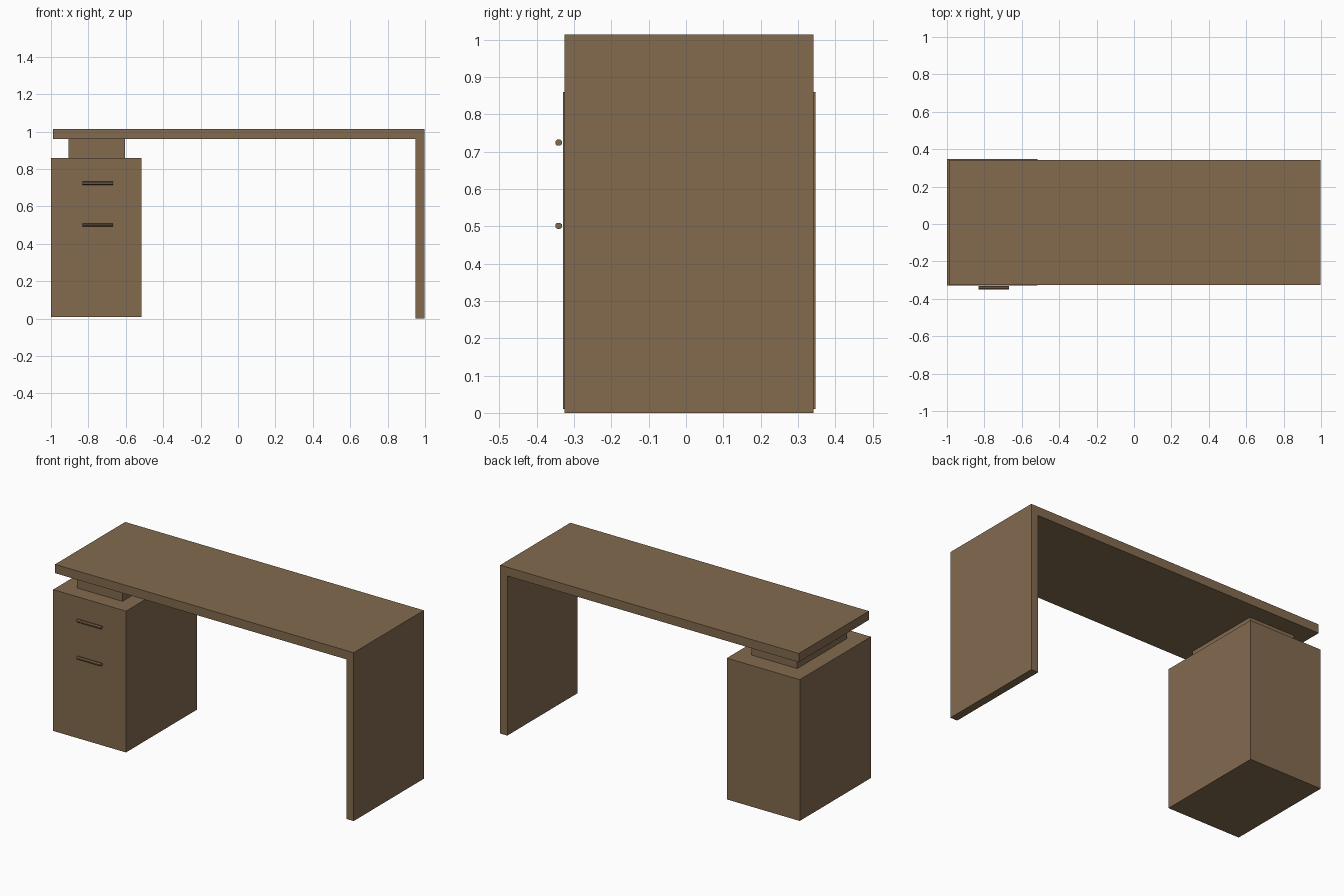
import bpy, bmesh, math
from mathutils import Vector

if "Cube" in bpy.data.objects:
    bpy.data.objects.remove(bpy.data.objects["Cube"])

wood = bpy.data.materials.new("brown_wood")
wood.diffuse_color = (0.227, 0.147, 0.078, 1)
wood.use_nodes = True
wood.node_tree.nodes["Principled BSDF"].inputs["Base Color"].default_value = wood.diffuse_color


def finish(name, bm):
    bmesh.ops.recalc_face_normals(bm, faces=bm.faces)
    mesh = bpy.data.meshes.new(name)
    bm.to_mesh(mesh)
    bm.free()
    mesh.materials.append(wood)
    obj = bpy.data.objects.new(name, mesh)
    bpy.context.collection.objects.link(obj)
    return obj


def extrude_profile(name, points, direction):
    """Closed prism from a planar outline."""
    bm = bmesh.new()
    face = bm.faces.new([bm.verts.new(p) for p in points])
    ext = bmesh.ops.extrude_face_region(bm, geom=[face], use_keep_orig=True)
    moved = [g for g in ext["geom"] if isinstance(g, bmesh.types.BMVert)]
    bmesh.ops.translate(bm, verts=moved, vec=Vector(direction))
    return finish(name, bm)


def box(name, x0, x1, y0, y1, z0, z1):
    outline = [(x0, y0, z0), (x1, y0, z0), (x1, y0, z1), (x0, y0, z1)]
    return extrude_profile(name, outline, (0, y1 - y0, 0))


# Desktop and side panel leg as one L-shaped board
L = [(-0.99, 0.96), (0.95, 0.96), (0.95, 0.0), (0.997, 0.0),
     (0.997, 1.013), (-0.99, 1.013)]
extrude_profile("desktop_and_leg", [(x, -0.325, z) for x, z in L], (0, 0.667, 0))

# Drawer cabinet and the riser that carries the desktop
box("drawer_cabinet", -1.0, -0.515, -0.329, 0.347, 0.01, 0.86)
box("riser", -0.907, -0.603, -0.237, 0.238, 0.86, 0.96)

# Octagonal bar handles
for name, z in (("upper_handle", 0.724), ("lower_handle", 0.501)):
    ring = []
    for i in range(8):
        a = math.radians(22.5 + 45 * i)
        ring.append((-0.831, -0.341 + 0.01 * math.cos(a), z + 0.009 * math.sin(a)))
    extrude_profile(name, ring, (0.162, 0, 0))
